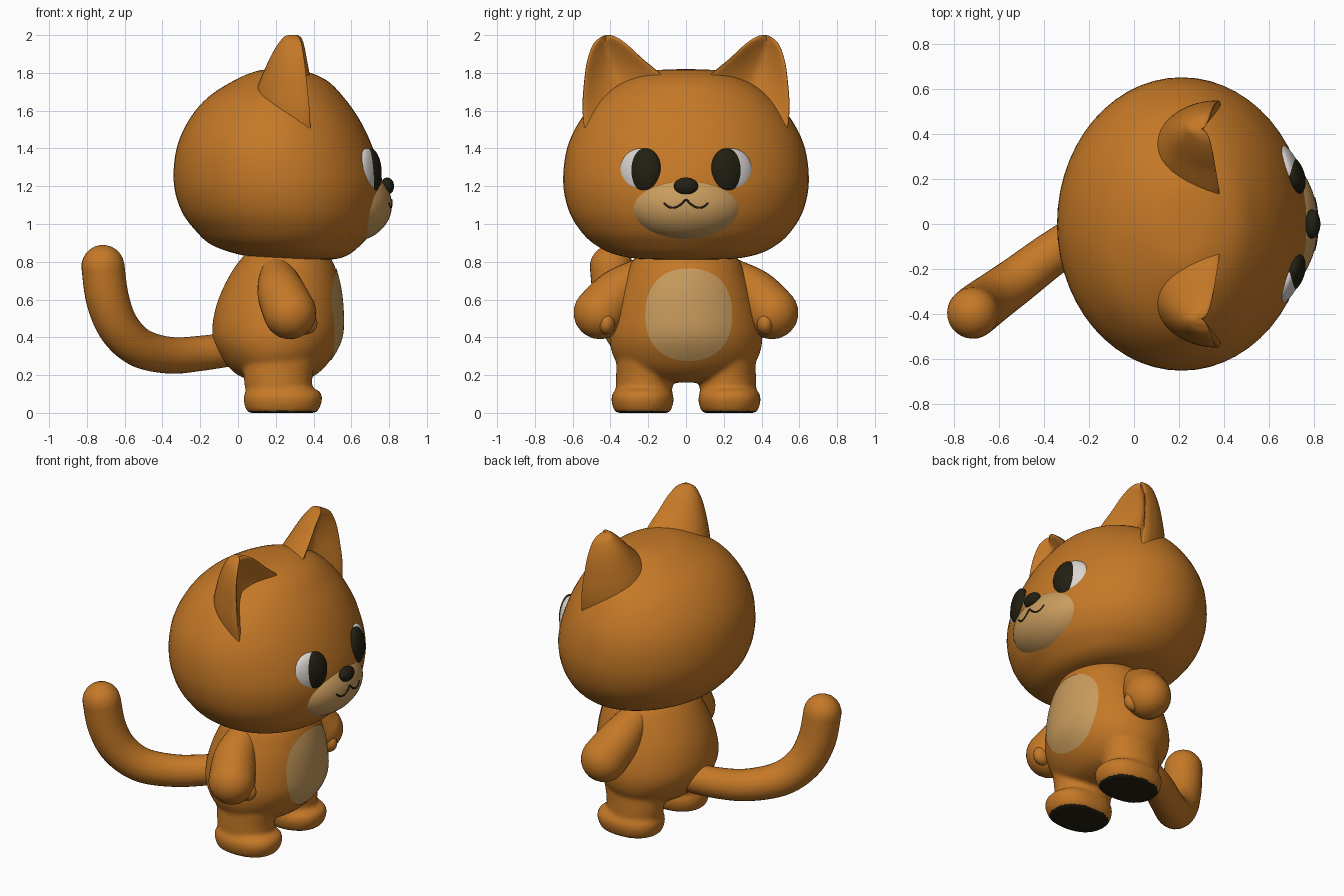
import bpy, bmesh, math
from mathutils import Vector, Matrix
from mathutils.bvhtree import BVHTree

if "Cube" in bpy.data.objects:
    bpy.data.objects.remove(bpy.data.objects["Cube"])


def material(name, rgb):
    m = bpy.data.materials.new(name)
    m.use_nodes = True
    m.diffuse_color = (*rgb, 1)
    m.node_tree.nodes["Principled BSDF"].inputs["Base Color"].default_value = (*rgb, 1)
    return m


ORANGE = material("orange fur", (0.56, 0.19, 0.02))
CREAM = material("cream fur", (0.58, 0.33, 0.11))
WHITE = material("eye white", (0.70, 0.66, 0.63))
DARK = material("dark brown", (0.016, 0.014, 0.006))


def spline(points, steps=5):
    """Smooth curve through points of any dimension."""
    out = []
    last = len(points) - 1
    for i in range(last):
        a, b, c, d = (points[max(0, min(last, i + k))] for k in (-1, 0, 1, 2))
        for s in range(steps):
            t = s / steps
            out.append([q + 0.5 * t * (r - p + t * (2 * p - 5 * q + 4 * r - e + t * (3 * (q - r) + e - p)))
                        for p, q, r, e in zip(a, b, c, d)])
    return out + [list(points[-1])]


def finish(bm, name, *mats):
    bmesh.ops.recalc_face_normals(bm, faces=bm.faces)
    me = bpy.data.meshes.new(name)
    bm.to_mesh(me)
    bm.free()
    for m in mats:
        me.materials.append(m)
    me.shade_smooth()
    me.set_sharp_from_angle(angle=math.radians(60))
    ob = bpy.data.objects.new(name, me)
    bpy.context.collection.objects.link(ob)
    return ob


def skin(bm, rings):
    """Join closed rings of points into a capped tube."""
    loops = [[bm.verts.new(p) for p in ring] for ring in rings]
    n = len(loops[0])
    for a, b in zip(loops, loops[1:]):
        for i in range(n):
            j = (i + 1) % n
            bm.faces.new((a[i], a[j], b[j], b[i]))
    bm.faces.new(loops[0])
    bm.faces.new(loops[-1])


def angles(n):
    return [2 * math.pi * i / n for i in range(n)]


def power(v, e):
    return math.copysign(abs(v) ** e, v)


def loft(bm, levels, yc=0, square=2.0, n=56):
    """Stack oval sections given as (height, back x, front x, half width)."""
    e = 2 / square
    skin(bm, [[((x0 + x1) / 2 + (x1 - x0) / 2 * power(math.cos(a), e),
                yc + w * power(math.sin(a), e), max(z, 0)) for a in angles(n)]
              for z, x0, x1, w in spline(levels)])


def sweep(bm, points, normal, n=28):
    """Round tube along (x, y, z, radius) points with domed ends."""
    path = spline(points, 8)
    pts = [Vector(p[:3]) for p in path]
    tans = [(pts[min(i + 1, len(pts) - 1)] - pts[max(i - 1, 0)]).normalized() for i in range(len(pts))]
    sections = [(p, t, q[3]) for p, t, q in zip(pts, tans, path)]
    dome = [math.radians(a) for a in (15, 30, 45, 60, 75, 87)]

    def cap(section, sign):
        p, t, r = section
        return [(p + t * sign * r * math.sin(a), t, r * math.cos(a)) for a in dome]

    sections = cap(sections[0], -1)[::-1] + sections + cap(sections[-1], 1)
    rings = []
    for p, t, r in sections:
        u = t.cross(Vector(normal)).normalized()
        v = t.cross(u)
        rings.append([p + r * (u * math.cos(a) + v * math.sin(a)) for a in angles(n)])
    skin(bm, rings)


def ellipsoid(name, mat, centre, radii, yaw=0, pitch=0):
    bm = bmesh.new()
    turn = Matrix.Rotation(yaw, 4, "Z") @ Matrix.Rotation(pitch, 4, "Y")
    m = Matrix.Translation(centre) @ turn @ Matrix.Diagonal((*radii, 1))
    bmesh.ops.create_uvsphere(bm, u_segments=40, v_segments=24, radius=1, matrix=m)
    return finish(bm, name, mat)


def front_of(ob):
    """Function giving the front surface point of an object at (y, z)."""
    me = ob.data
    tree = BVHTree.FromPolygons([v.co for v in me.vertices], [p.vertices for p in me.polygons])
    return lambda y, z: tree.ray_cast(Vector((3, y, z)), Vector((-1, 0, 0)))[0]


# Head
bm = bmesh.new()
loft(bm, [(.81, .35, .42, .03), (.815, .17, .52, .24), (.84, 0, .59, .38), (.89, -.14, .65, .48),
          (.96, -.22, .71, .555), (1.07, -.30, .755, .62), (1.22, -.34, .765, .65), (1.4, -.325, .715, .63),
          (1.55, -.26, .645, .56), (1.67, -.16, .56, .46), (1.76, -.02, .47, .32), (1.81, .1, .35, .18),
          (1.82, .2, .24, .03)])
finish(bm, "head", ORANGE)

# Torso, legs and feet, blended into one skin
bm = bmesh.new()
loft(bm, [(.16, .15, .25, .03), (.165, .1, .32, .15), (.2, 0, .41, .29), (.28, -.08, .49, .375),
          (.4, -.135, .55, .405), (.55, -.12, .555, .38), (.7, -.06, .535, .33), (.82, .02, .49, .27),
          (.88, .1, .4, .15), (.9, .2, .3, .03)])
for side in (1, -1):
    loft(bm, [(.06, .08, .36, .12), (.08, .05, .385, .145), (.2, .03, .395, .148), (.32, .05, .4, .13),
              (.34, .2, .25, .02)], side * .222)
    loft(bm, [(0, .22, .25, .02), (0, .07, .40, .13), (.015, .045, .425, .15), (.07, .03, .445, .165),
              (.115, .045, .43, .15), (.14, .12, .36, .1), (.145, .2, .28, .02)], side * .23, 2.3)
body = finish(bm, "body", ORANGE, DARK)
remesh = body.modifiers.new("blend", "REMESH")
remesh.mode = "VOXEL"
remesh.voxel_size = 0.013
smooth = body.modifiers.new("soften", "SMOOTH")
smooth.iterations = 6
blended = bpy.data.meshes.new_from_object(body.evaluated_get(bpy.context.evaluated_depsgraph_get()))
body.modifiers.clear()
body.data = blended
blended.materials.clear()
for m in (ORANGE, DARK):
    blended.materials.append(m)
blended.shade_smooth()
for p in blended.polygons:
    p.material_index = int(p.center.z < .02 and p.normal.z < -.75)

# Belly patch laid on the torso
surface = front_of(body)
bm = bmesh.new()
rings = [[bm.verts.new(surface(.015 + .23 * k / 10 * power(math.cos(a), .88),
                               .52 + .245 * k / 10 * power(math.sin(a), .88)) + Vector((.005, 0, 0)))
          for a in angles(56)] for k in range(1, 11)]
bm.faces.new(rings[0])
for a, b in zip(rings, rings[1:]):
    for i in range(56):
        j = (i + 1) % 56
        bm.faces.new((a[i], b[i], b[j], a[j]))
patch = finish(bm, "belly_patch", CREAM)
if sum(p.normal.x for p in patch.data.polygons) < 0:
    patch.data.flip_normals()

# Muzzle, nose and mouth
muzzle = ellipsoid("muzzle", CREAM, (.595, 0, 1.1), (.22, .32, .195))
ellipsoid("nose", DARK, (.79, 0, 1.2), (.036, .064, .046))
surface = front_of(muzzle)
half = [(.115, 1.11), (.09, 1.09), (.06, 1.087), (.025, 1.105)]
line = [(-y, z) for y, z in half] + [(0, 1.128)] + half[::-1]
bm = bmesh.new()
sweep(bm, [(*surface(y, z), .005) for y, z in line], (1, 0, 0), 8)
finish(bm, "mouth", DARK)

# Ear edge: inner y, inner z, outer y, outer z, front x, depth, hollow
EAR = [(.04, 1.68, .53, 1.45, .38, .30, .06), (.13, 1.79, .548, 1.60, .375, .28, .09),
       (.23, 1.875, .54, 1.75, .36, .22, .09), (.305, 1.945, .522, 1.87, .345, .16, .06),
       (.36, 1.985, .49, 1.955, .325, .10, .02), (.395, 1.999, .45, 1.99, .30, .05, 0),
       (.415, 2.0, .425, 2.0, .285, .01, 0)]
for side, label in ((1, "left"), (-1, "right")):
    # Cupped ear, hollow at the front
    bm = bmesh.new()
    rings = []
    for y0, z0, y1, z1, xf, depth, hollow in spline(EAR):
        ring = []
        for a in angles(36):
            u = .5 - .5 * math.cos(a)
            s = math.sin(a)
            x = xf - depth * s if s >= 0 else xf + .02 * abs(math.sin(2 * a)) - hollow * s * s
            ring.append((x, side * (y0 + (y1 - y0) * u), z0 + (z1 - z0) * u))
        rings.append(ring)
    skin(bm, rings)
    finish(bm, label + "_ear", ORANGE)

    # Eye and pupil
    ellipsoid(label + "_eye", WHITE, (.69, side * .243, 1.283), (.045, .118, .118), side * .42, -.08)
    ellipsoid(label + "_pupil", DARK, (.708, side * .217, 1.285), (.047, .088, .116), side * .32, -.08)

    # Arm and thumb
    bm = bmesh.new()
    sweep(bm, [(.21, side * .24, .72, .10), (.23, side * .36, .635, .128), (.275, side * .455, .53, .14)],
          (1, 0, 0))
    finish(bm, label + "_arm", ORANGE)
    ellipsoid(label + "_thumb", ORANGE, (.36, side * .42, .475), (.06, .045, .06))

# Tail curling up behind
bm = bmesh.new()
sweep(bm, [(-.02, .04, .34, .09), (-.2, -.03, .315, .093), (-.36, -.13, .305, .097), (-.52, -.25, .345, .104),
           (-.63, -.33, .45, .11), (-.69, -.375, .60, .114), (-.715, -.395, .775, .114)], (.6, -.8, 0))
finish(bm, "tail", ORANGE)
